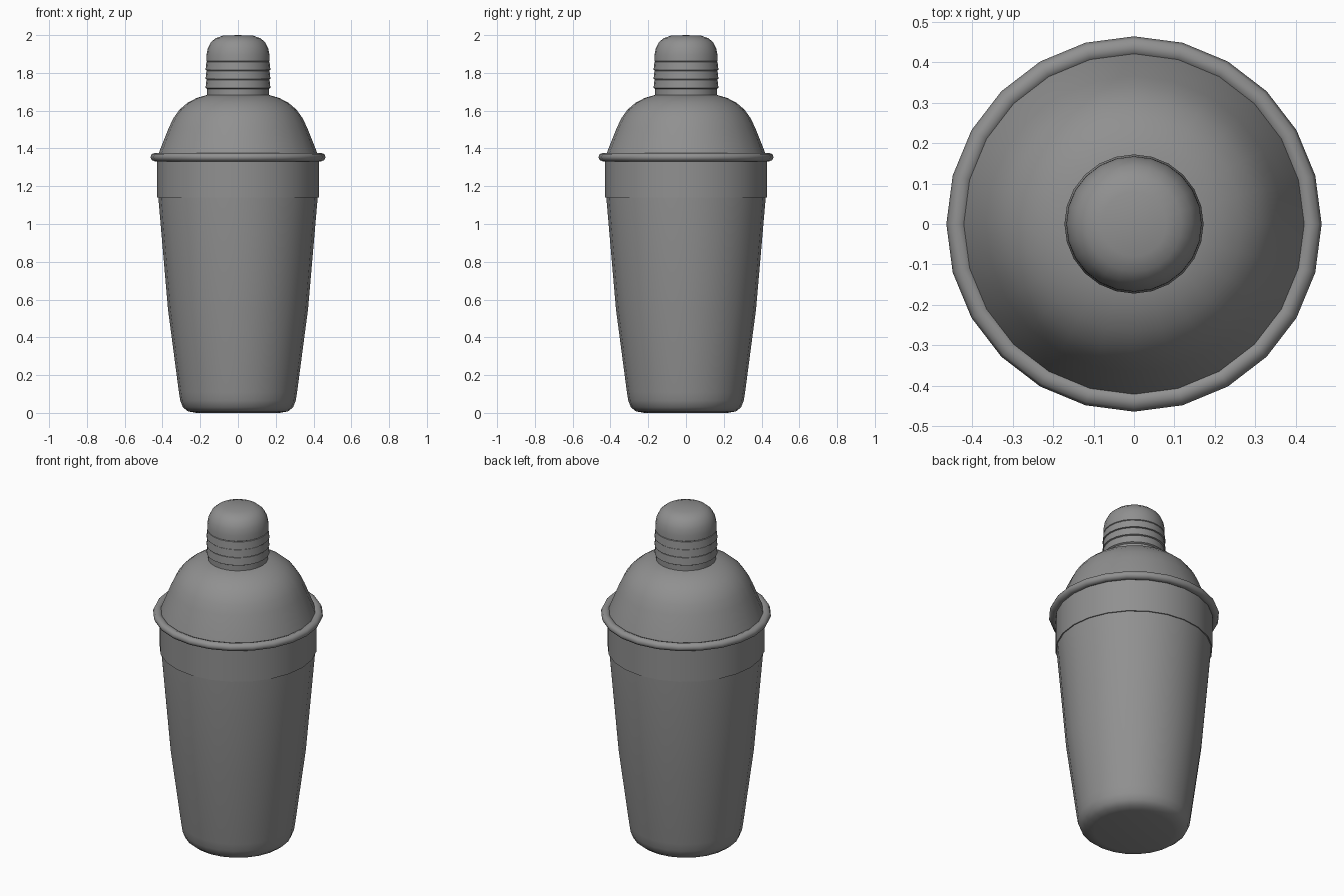
import bpy
import bmesh
from math import cos, sin, pi, radians

SIDES = 24

cube = bpy.data.objects.get("Cube")
if cube:
    bpy.data.objects.remove(cube, do_unlink=True)

steel = bpy.data.materials.new("brushed steel grey")
steel.use_nodes = True
steel.diffuse_color = (0.28, 0.28, 0.28, 1)
steel.node_tree.nodes["Principled BSDF"].inputs["Base Color"].default_value = steel.diffuse_color


def lathe(name, profile, closed=False, angle=30):
    """Turn a (radius, height) profile about the z axis; zero radius is a pole."""
    bm = bmesh.new()
    verts = [bm.verts.new((r, 0, z)) for r, z in profile]
    pairs = list(zip(verts, verts[1:] + verts[:1]))
    edges = [bm.edges.new(p) for p in (pairs if closed else pairs[:-1])]
    bmesh.ops.spin(bm, geom=verts + edges, cent=(0, 0, 0), axis=(0, 0, 1),
                   angle=2 * pi, steps=SIDES)
    bmesh.ops.remove_doubles(bm, verts=bm.verts, dist=0.0005)
    bmesh.ops.recalc_face_normals(bm, faces=bm.faces)
    mesh = bpy.data.meshes.new(name)
    bm.to_mesh(mesh)
    bm.free()
    mesh.materials.append(steel)
    obj = bpy.data.objects.new(name, mesh)
    bpy.context.collection.objects.link(obj)
    bpy.ops.object.select_all(action="DESELECT")
    obj.select_set(True)
    bpy.context.view_layer.objects.active = obj
    bpy.ops.object.shade_smooth_by_angle(angle=radians(angle))
    return obj


# Tapered cup with a rounded foot
lathe("cup", [(0, 0), (0.22, 0), (0.265, 0.008), (0.292, 0.03), (0.306, 0.065),
              (0.313, 0.11), (0.371, 0.55), (0.422, 1.14), (0.422, 1.34),
              (0, 1.34)], angle=40)

# Straight collar overlapping the cup, then the domed shoulder
lathe("collar", [(0.422, 1.14), (0.428, 1.14), (0.428, 1.35)])
lathe("shoulder", [(0.428, 1.35), (0.416, 1.385), (0.366, 1.51), (0.342, 1.56),
                   (0.31, 1.605), (0.267, 1.642), (0.217, 1.668), (0.16, 1.684),
                   (0, 1.688)])

# Rolled rim
lathe("rim", [(0.438 + 0.026 * cos(a), 1.354 + 0.023 * sin(a))
              for a in (i * pi / 4 for i in range(8))], closed=True, angle=60)

# Cap with stepped rings and a rounded top
rings = [(0.163, 1.68), (0.163, 1.715)]
for z in (1.72, 1.768, 1.815):
    rings += [(0.172, z), (0.167, z + 0.043), (0.163, z + 0.045)]
lathe("cap", rings + [(0.168, 1.863), (0.167, 1.895), (0.160, 1.93), (0.144, 1.962),
                      (0.118, 1.984), (0.08, 1.997), (0, 2.0)])
